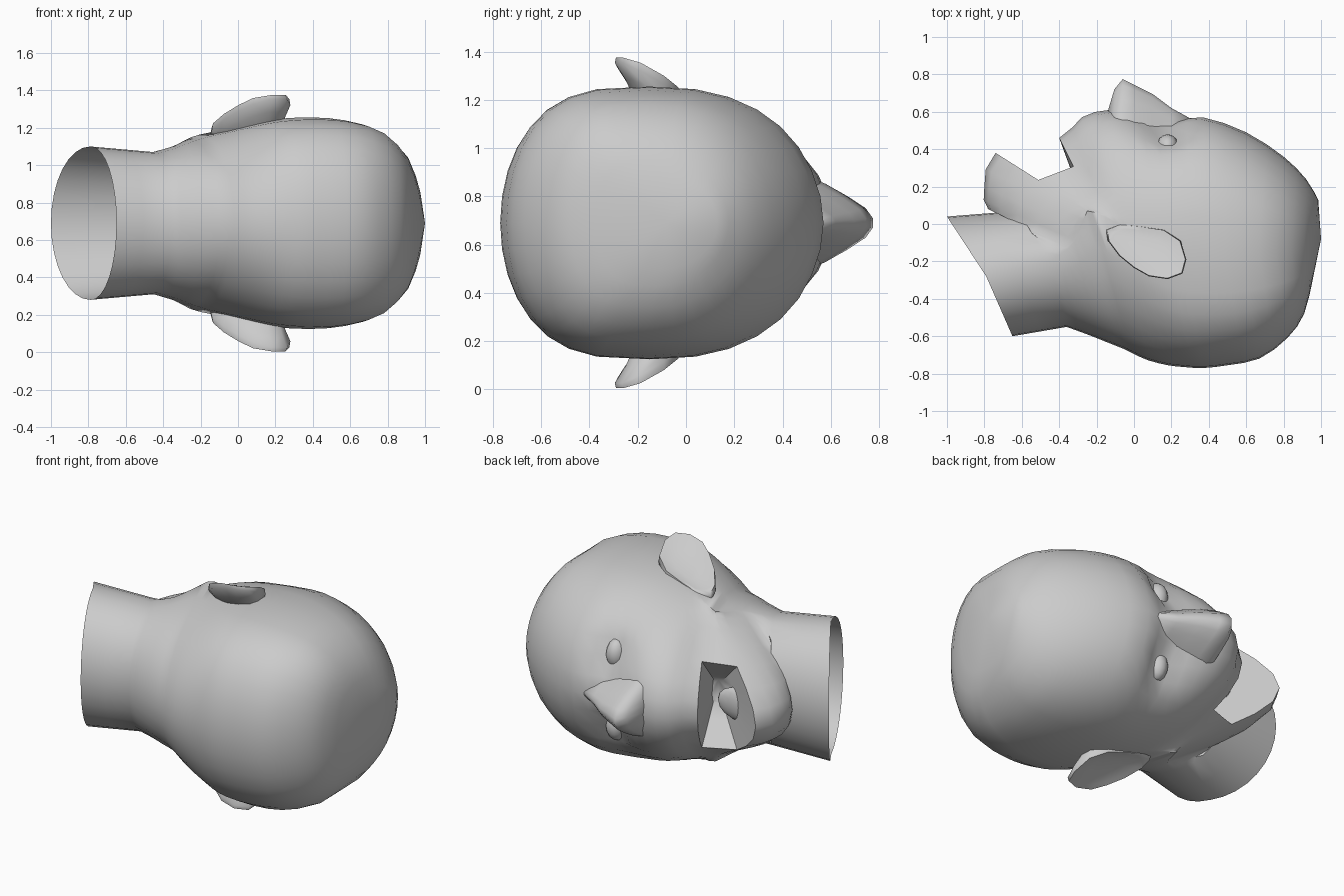
import bpy, bmesh, math
from mathutils import Vector

if "Cube" in bpy.data.objects:
    bpy.data.objects.remove(bpy.data.objects["Cube"])

MID = 0.69  # height of the mirror plane: the head lies on its side
clay = bpy.data.materials.new("clay_grey")
clay.diffuse_color = (0.6, 0.6, 0.6, 1)
clay.use_nodes = True
clay.node_tree.nodes["Principled BSDF"].inputs["Base Color"].default_value = clay.diffuse_color


def finish(bm, name, angle=60):
    bmesh.ops.recalc_face_normals(bm, faces=bm.faces)
    me = bpy.data.meshes.new(name)
    bm.to_mesh(me)
    bm.free()
    ob = bpy.data.objects.new(name, me)
    bpy.context.collection.objects.link(ob)
    ob.location.z = MID
    me.materials.append(clay)
    bpy.ops.object.select_all(action='DESELECT')
    ob.select_set(True)
    bpy.context.view_layer.objects.active = ob
    bpy.ops.object.shade_smooth_by_angle(angle=math.radians(angle))
    return ob


def bridge(bm, a, b):
    n = len(a)
    return [bm.faces.new((a[i], a[(i + 1) % n], b[(i + 1) % n], b[i])) for i in range(n)]


# Head rings from neck to crown: front x,y | side x,y | half width | back x,y | front taper
RINGS = [
    (-1.00, .04, -.79, -.28, .41, -.65, -.60, 1.0),
    (-.62, .07, -.45, -.20, .38, -.36, -.55, 1.0),
    (-.78, .08, -.35, -.13, .41, -.25, -.59, 2.4),
    (-.80, .20, -.29, -.04, .44, -.15, -.63, 2.6),
    (-.74, .38, -.25, .07, .46, -.05, -.67, 3.4),
    (-.40, .46, -.20, .06, .475, .01, -.70, 2.6),
    (-.28, .57, -.10, .01, .495, .08, -.73, 1.7),
    (-.13, .61, .00, -.05, .52, .18, -.755, 1.25),
    (.05, .575, .12, -.10, .545, .27, -.765, 1.0),
    (.20, .555, .24, -.13, .56, .37, -.77, .85),
    (.37, .57, .40, -.15, .565, .50, -.755, .82),
    (.60, .49, .57, -.15, .55, .67, -.72, .85),
    (.80, .36, .76, -.15, .49, .82, -.61, .9),
    (.92, .24, .91, -.14, .35, .91, -.48, .95),
    (.985, .13, .965, -.10, .19, .955, -.30, 1.0),
]
SEG, STEPS = 32, 2


def spline(i, f):
    p = [RINGS[min(max(i + k, 0), len(RINGS) - 1)] for k in (-1, 0, 1, 2)]
    if i in (0, 1, 4):  # keep neck, chin crease and lips crisp
        return [b + (c - b) * f for b, c in zip(p[1], p[2])]
    return [.5 * (2 * b + (c - a) * f + (2 * a - 5 * b + 4 * c - d) * f * f
                  + (3 * b - a - 3 * c + d) * f ** 3) for a, b, c, d in zip(*p)]


def ring_point(r, t):
    fx, fy, sx, sy, w, bx, by, k = r
    c = math.cos(t)
    # the back of the skull is flatter than the nape
    kb = .95 - .33 * min(max((bx + .3) / .6, 0), 1)
    ex, ey, m = (fx, fy, abs(c) ** k) if c > 0 else (bx, by, abs(c) ** kb)
    p = Vector((sx + (ex - sx) * m, sy + (ey - sy) * m, w * math.sin(t)))
    # eye sockets
    d2 = (p.x - .18) ** 2 / .012 + (abs(p.z) - .22) ** 2 / .014
    if p.y > .2:
        p.y -= .075 * math.exp(-d2)
    return p


bm = bmesh.new()
rows, ids = [], []
for i in range(len(RINGS)):
    for s in range(STEPS if i < len(RINGS) - 1 else 1):
        r = spline(i, s / STEPS) if s else RINGS[i]
        rows.append([bm.verts.new(ring_point(r, 2 * math.pi * j / SEG)) for j in range(SEG)])
        ids.append(i)
gap = []
for a, b, i in zip(rows, rows[1:], ids):
    faces = bridge(bm, a, b)
    if i == 4:  # open mouth between the lips
        gap += faces[:3] + faces[-3:]
tip = bm.verts.new((1, -.08, 0))
for j in range(SEG):
    bm.faces.new((rows[-1][j], rows[-1][(j + 1) % SEG], tip))
bmesh.ops.delete(bm, geom=gap, context='FACES')
# mouth cavity pulled inward from the lips
neck = set(rows[0])
edges = [e for e in bm.edges if e.is_boundary and e.verts[0] not in neck]
throat = Vector((-.25, .05, 0))
for pull in (.1, .4, .5):
    out = bmesh.ops.extrude_edge_only(bm, edges=edges)['geom']
    for v in [g for g in out if isinstance(g, bmesh.types.BMVert)]:
        v.co = v.co.lerp(throat, pull)
    edges = [g for g in out if isinstance(g, bmesh.types.BMEdge)]
bmesh.ops.holes_fill(bm, edges=edges, sides=0)
bmesh.ops.delete(bm, geom=[v for v in bm.verts if not v.link_faces], context='VERTS')
finish(bm, "head")

# Nose: cross-sections from the bridge down to the nostrils (x, ridge y, base y, half width)
bm = bmesh.new()
loops = []
for x, ridge, base, w in ((.30, .565, .50, .05), (.20, .62, .48, .09), (.10, .695, .48, .13),
                          (0, .745, .47, .17), (-.06, .775, .47, .185), (-.105, .72, .47, .18),
                          (-.135, .62, .47, .15)):
    pts = [(base + (ridge - base) * f, -w * g)
           for f, g in ((0, 1.1), (.35, .88), (.65, .6), (.9, .33), (1, .1))]
    pts += [(y, -z) for y, z in reversed(pts)]
    loops.append([bm.verts.new((x, y, z)) for y, z in pts])
for a, b in zip(loops, loops[1:]):
    bridge(bm, a, b)
bm.faces.new(loops[0])
bm.faces.new(loops[-1])
finish(bm, "nose", 75)

# Ears: slanted shells, rim standing away from the skull towards the back
EAR = [(-.15, -.03), (-.14, -.09), (-.08, -.17), (0, -.235), (.08, -.28), (.18, -.295), (.26, -.265),
       (.28, -.19), (.25, -.09), (.16, -.03), (.03, -.01), (-.08, 0)]
for side, name in ((1, "upper_ear"), (-1, "lower_ear")):
    bm = bmesh.new()
    c = Vector((.09, -.13))

    def ear_loop(scale, drop, slope=1, shift=0):
        res = []
        for x, y in EAR:
            q = c + (Vector((x, y)) - c) * scale
            h = .51 + slope * (.2 * (q.x + .15) + .5 * (-.05 - q.y)) - drop
            res.append(bm.verts.new((q.x, q.y + shift, side * min(h, .685))))
        return res
    loops = [ear_loop(.45, .02), ear_loop(.8, .008), ear_loop(.97, 0), ear_loop(1, .035),
             ear_loop(.85, .09, 1, .02), ear_loop(.65, .12, .4, .05)]
    for a, b in zip(loops, loops[1:]):
        bridge(bm, a, b)
    bm.faces.new(loops[0])
    bm.faces.new(loops[-1])
    finish(bm, name, 70)


def ellipsoid(name, loc, scale):
    bm = bmesh.new()
    bmesh.ops.create_uvsphere(bm, u_segments=16, v_segments=8, radius=1)
    for v in bm.verts:
        v.co = Vector(a * b + o for a, b, o in zip(v.co, scale, loc))
    finish(bm, name)


# Eyes sit in the sockets, tongue lies on the lower jaw
for side, name in ((1, "upper_eye"), (-1, "lower_eye")):
    ellipsoid(name, (.18, .41, side * .22), (.06, .07, .09))
ellipsoid("tongue", (-.50, .19, 0), (.15, .04, .10))
